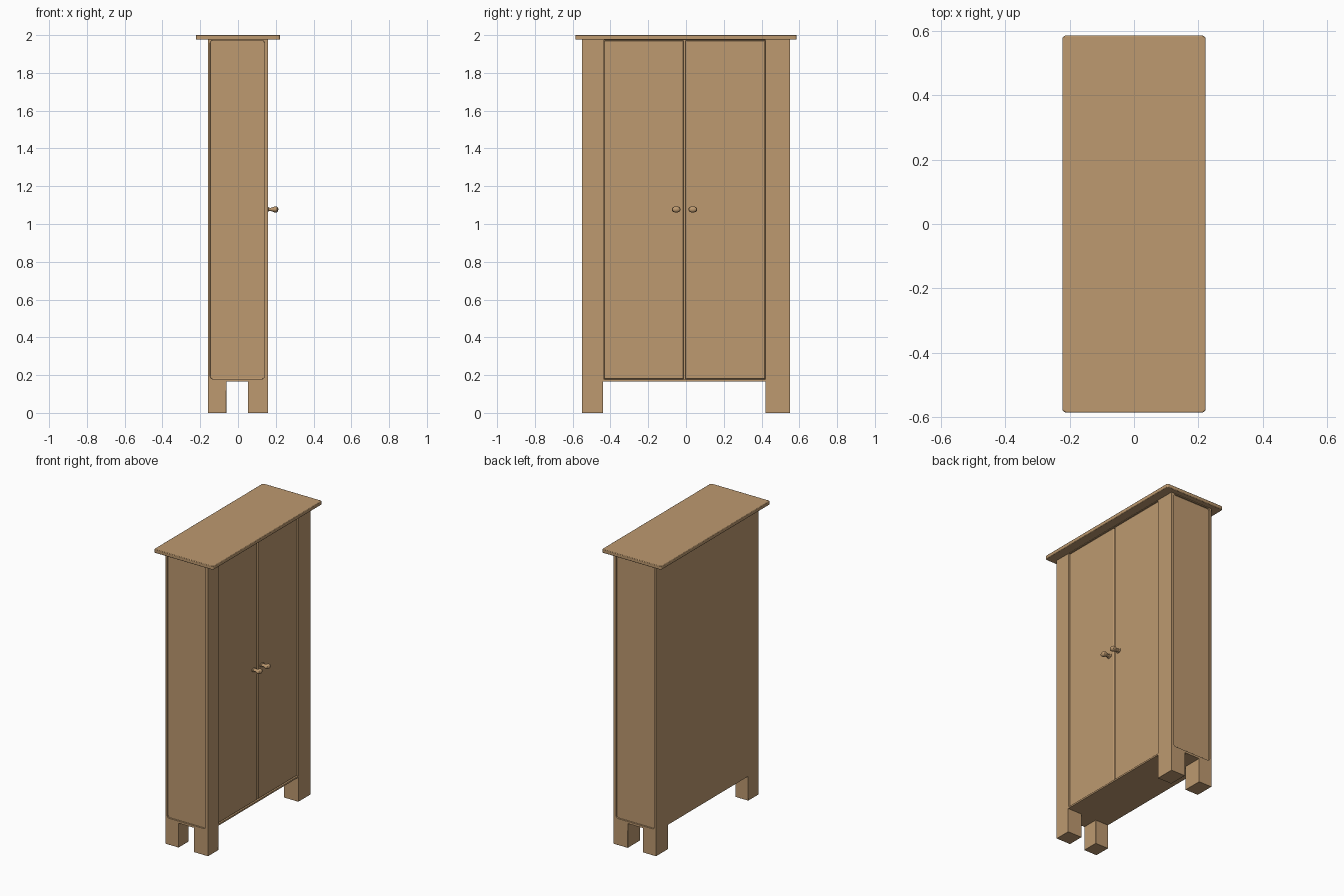
import bpy, bmesh, math
from mathutils import Matrix, Vector

if "Cube" in bpy.data.objects:
    bpy.data.objects.remove(bpy.data.objects["Cube"])

wood = bpy.data.materials.new("tan wood")
wood.diffuse_color = (0.51, 0.32, 0.16, 1)
wood.use_nodes = True
wood.node_tree.nodes["Principled BSDF"].inputs["Base Color"].default_value = wood.diffuse_color


def add_mesh(name, bm):
    bmesh.ops.recalc_face_normals(bm, faces=bm.faces)
    me = bpy.data.meshes.new(name)
    bm.to_mesh(me)
    bm.free()
    me.materials.append(wood)
    ob = bpy.data.objects.new(name, me)
    bpy.context.collection.objects.link(ob)
    return ob


def box(name, lo, hi, round_axis=None, radius=0.0):
    """Box between two corners; edges along round_axis may be rounded."""
    lo, hi = Vector(lo), Vector(hi)
    bm = bmesh.new()
    bmesh.ops.create_cube(bm, size=1)
    bmesh.ops.scale(bm, vec=hi - lo, verts=bm.verts)
    bmesh.ops.translate(bm, vec=(lo + hi) / 2, verts=bm.verts)
    if round_axis is not None:
        edges = [e for e in bm.edges
                 if abs((e.verts[0].co - e.verts[1].co).normalized()[round_axis]) > 0.9]
        bmesh.ops.bevel(bm, geom=edges, offset=radius, segments=4, profile=0.5, affect='EDGES')
    return add_mesh(name, bm)


def smooth(ob):
    bpy.ops.object.select_all(action='DESELECT')
    ob.select_set(True)
    bpy.context.view_layer.objects.active = ob
    bpy.ops.object.shade_smooth_by_angle(angle=math.radians(35))


def soften(ob, width):
    m = ob.modifiers.new("soft edges", 'BEVEL')
    m.width = width
    m.segments = 2
    m.limit_method = 'ANGLE'
    smooth(ob)


def cut(ob, cutters):
    for c in cutters:
        m = ob.modifiers.new("cut", 'BOOLEAN')
        m.operation = 'DIFFERENCE'
        m.solver = 'EXACT'
        m.object = c
    bpy.context.view_layer.update()
    dg = bpy.context.evaluated_depsgraph_get()
    me = bpy.data.meshes.new_from_object(ob.evaluated_get(dg))
    ob.modifiers.clear()
    ob.data = me
    for c in cutters:
        bpy.data.objects.remove(c)


# Carcass with leg gaps, recessed side panels and door opening
carcass = box("carcass", (-0.16, -0.55, 0), (0.16, 0.55, 1.978))
cut(carcass, [
    box("gap_sides", (-0.062, -0.7, -0.1), (0.053, 0.7, 0.165)),
    box("gap_front", (-0.3, -0.44, -0.1), (0.3, 0.42, 0.165)),
    box("recess_left", (-0.147, -0.7, 0.18), (0.14, -0.54, 1.972), 1, 0.014),
    box("recess_right", (-0.147, 0.54, 0.18), (0.14, 0.7, 1.972), 1, 0.014),
    box("door_opening", (0.135, -0.435, 0.176), (0.3, 0.42, 1.974)),
])
soften(carcass, 0.003)

# Pair of doors with a narrow slit between them
mid = -0.0075
for name, y0, y1 in (("left_door", -0.433, mid - 0.005), ("right_door", mid + 0.005, 0.418)):
    soften(box(name, (0.13, y0, 0.179), (0.154, y1, 1.972)), 0.004)

# Overhanging top board
soften(box("top_board", (-0.2225, -0.586, 1.976), (0.2225, 0.586, 2.0), 2, 0.012), 0.003)

# Turned oval knobs: (radius, distance out from the door)
profile = [(0, 0), (0.018, 0), (0.018, 0.006), (0.012, 0.01), (0.0105, 0.022), (0.015, 0.032),
           (0.019, 0.04), (0.0205, 0.047), (0.018, 0.055), (0.011, 0.06), (0, 0.062)]
for name, y in (("left_knob", -0.052), ("right_knob", 0.036)):
    bm = bmesh.new()
    vs = [bm.verts.new((d, r, 0)) for r, d in profile]
    es = [bm.edges.new(p) for p in zip(vs, vs[1:])]
    bmesh.ops.spin(bm, geom=vs + es, cent=(0, 0, 0), axis=(1, 0, 0),
                   angle=math.tau, steps=24, use_duplicate=False)
    bmesh.ops.remove_doubles(bm, verts=bm.verts, dist=1e-5)
    bmesh.ops.transform(bm, matrix=Matrix.Translation((0.152, y, 1.077))
                        @ Matrix.Diagonal((1, 1.15, 0.8, 1)), verts=bm.verts)
    smooth(add_mesh(name, bm))
